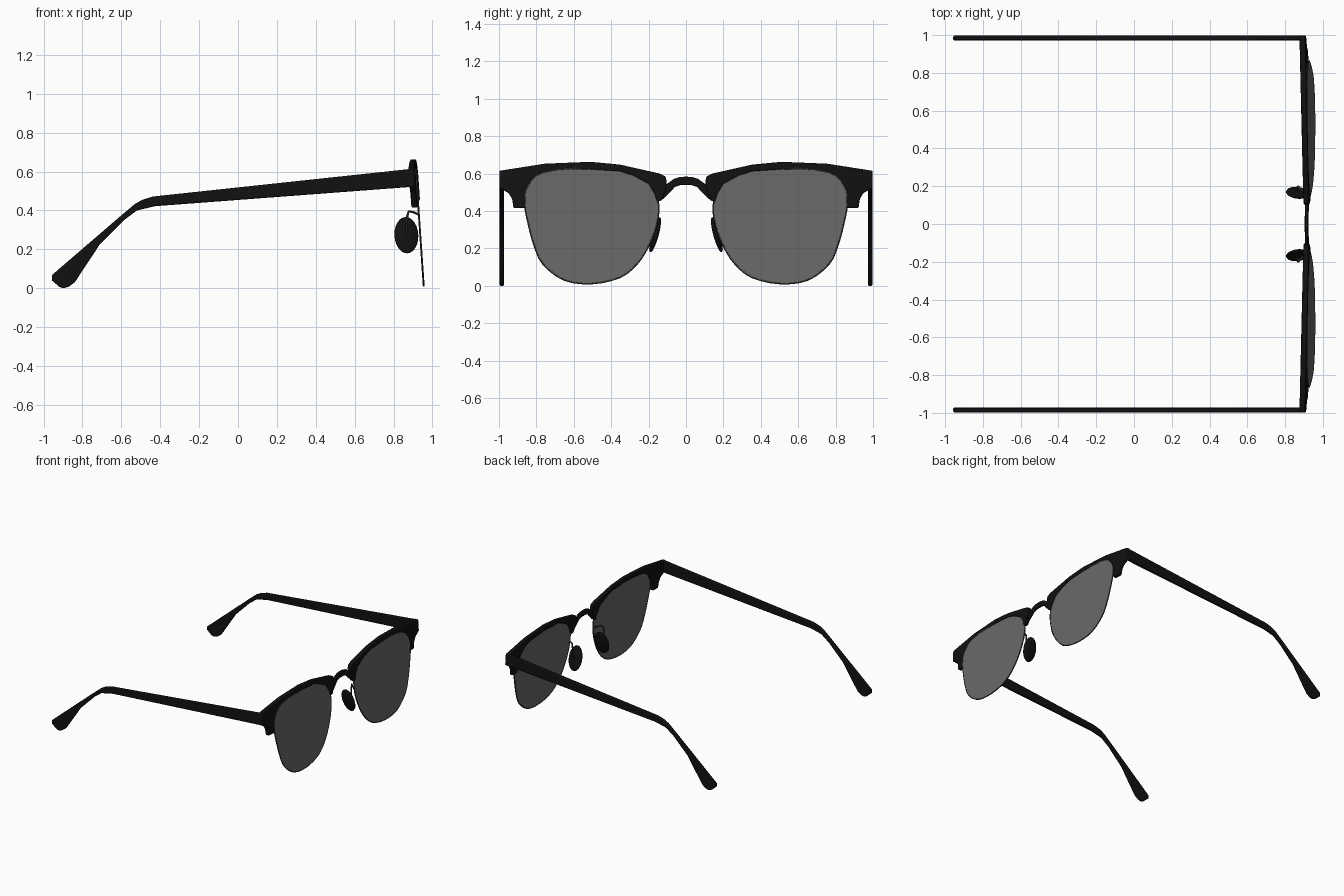
import bpy, bmesh, math
from mathutils import Vector

if "Cube" in bpy.data.objects:
    bpy.data.objects.remove(bpy.data.objects["Cube"])


def material(name, rgba):
    m = bpy.data.materials.new(name)
    m.diffuse_color = rgba
    m.use_nodes = True
    m.node_tree.nodes["Principled BSDF"].inputs["Base Color"].default_value = m.diffuse_color
    return m


BLACK = material("black plastic", (0.0055, 0.0055, 0.0055, 1))
TINT = material("tinted lens", (0.14, 0.14, 0.14, 1))
METAL = material("dark metal", (0.03, 0.03, 0.03, 1))


def smooth(ob, mat):
    ob.data.materials.append(mat)
    bpy.ops.object.select_all(action='DESELECT')
    ob.select_set(True)
    bpy.context.view_layer.objects.active = ob
    bpy.ops.object.shade_smooth_by_angle(angle=math.radians(35))


def slab(name, side_a, side_b, mat, bevel=0.0):
    """Closed plate between two matching outlines."""
    bm = bmesh.new()
    a = [bm.verts.new(p) for p in side_a]
    b = [bm.verts.new(p) for p in side_b]
    n = len(a)
    bm.faces.new(a)
    bm.faces.new(b[::-1])
    for i in range(n):
        j = (i + 1) % n
        bm.faces.new((a[j], a[i], b[i], b[j]))
    bmesh.ops.recalc_face_normals(bm, faces=bm.faces)
    me = bpy.data.meshes.new(name)
    bm.to_mesh(me)
    bm.free()
    ob = bpy.data.objects.new(name, me)
    bpy.context.collection.objects.link(ob)
    if bevel:
        mod = ob.modifiers.new("round edges", 'BEVEL')
        mod.width = bevel
        mod.segments = 2
        mod.limit_method = 'ANGLE'
        mod.angle_limit = math.radians(50)
    smooth(ob, mat)
    return ob


def wire(name, pts, radius, cyclic=False):
    cu = bpy.data.curves.new(name, 'CURVE')
    cu.dimensions = '3D'
    cu.bevel_depth = radius
    cu.bevel_resolution = 1
    cu.use_fill_caps = True
    sp = cu.splines.new('POLY')
    sp.points.add(len(pts) - 1)
    for p, co in zip(sp.points, pts):
        p.co = (*co, 1)
    sp.use_cyclic_u = cyclic
    cu.materials.append(METAL)
    ob = bpy.data.objects.new(name, cu)
    bpy.context.collection.objects.link(ob)


def rounded(pts, steps=3):
    """Closed Catmull-Rom resampling of an outline."""
    out, n = [], len(pts)
    for i in range(n):
        p = [Vector(pts[(i + k) % n]) for k in (-1, 0, 1, 2)]
        for s in range(steps):
            t = s / steps
            out.append(0.5 * (2 * p[1] + (p[2] - p[0]) * t
                              + (2 * p[0] - 5 * p[1] + 4 * p[2] - p[3]) * t * t
                              + (3 * p[1] - p[0] - 3 * p[2] + p[3]) * t ** 3))
    return out


def tilted(pts, side, offset, wrap=0.0):
    """Put a (y, z) outline on the slightly leaning front plane."""
    return [(0.956 - 0.068 * z - wrap * y * y + offset, side * y, z) for y, z in pts]


# Outlines: arm in (x, z), the others in (y, z)
ARM = [(0.90, 0.615), (-0.437, 0.472), (-0.49, 0.456), (-0.53, 0.434), (-0.60, 0.375),
       (-0.957, 0.068), (-0.957, 0.04), (-0.92, 0.008), (-0.90, 0.0), (-0.87, 0.008),
       (-0.84, 0.03), (-0.778, 0.124), (-0.71, 0.227), (-0.587, 0.35), (-0.52, 0.40),
       (-0.427, 0.422), (0.90, 0.522)]
BROW = [(0.998, 0.615), (0.755, 0.653), (0.51, 0.663), (0.353, 0.648), (0.14, 0.60),
        (0.11, 0.585), (0.103, 0.56), (0.108, 0.52), (0.128, 0.457), (0.155, 0.45),
        (0.168, 0.49), (0.20, 0.545), (0.283, 0.59), (0.353, 0.612), (0.52, 0.622),
        (0.68, 0.612), (0.76, 0.596), (0.82, 0.55), (0.85, 0.49), (0.86, 0.415),
        (0.922, 0.415), (0.93, 0.465), (0.948, 0.495), (0.998, 0.525)]
LENS = [(0.148, 0.44), (0.157, 0.33), (0.20, 0.214), (0.262, 0.118), (0.353, 0.046),
        (0.50, 0.013), (0.65, 0.031), (0.765, 0.118), (0.812, 0.22), (0.842, 0.33),
        (0.862, 0.44), (0.848, 0.53), (0.76, 0.607), (0.52, 0.632), (0.34, 0.62),
        (0.19, 0.55)]
BRIDGE_HALF = [(0.135, 0.525), (0.09, 0.553), (0.065, 0.572), (0.035, 0.581)]
BRIDGE_LOW = [(0.03, 0.538), (0.06, 0.528), (0.085, 0.50), (0.125, 0.462)]

for side, tag in ((1, "left"), (-1, "right")):
    # Temple arm
    slab(f"{tag}_arm", [(x, side * 0.972, z) for x, z in ARM],
         [(x, side * 0.997, z) for x, z in ARM], BLACK, 0.006)
    # Brow bar along the top of the lens
    slab(f"{tag}_brow", tilted(BROW, side, 0.011, 0.02),
         tilted(BROW, side, -0.019, 0.02), BLACK, 0.006)
    # Lens and its thin metal rim
    outline = rounded(LENS)
    slab(f"{tag}_lens", tilted(outline, side, 0.003), tilted(outline, side, -0.003), TINT)
    wire(f"{tag}_rim", tilted(outline, side, 0), 0.005, True)
    # Nose pad, thin and leaning inward at the top
    bpy.ops.mesh.primitive_uv_sphere_add(segments=24, ring_count=12,
                                         location=(0.866, side * 0.165, 0.273),
                                         rotation=(side * 0.27, 0, -side * 0.12))
    pad = bpy.context.object
    pad.name = f"{tag}_nose_pad"
    pad.scale = (0.062, 0.018, 0.097)
    smooth(pad, BLACK)
    # Wire holding the pad
    wire(f"{tag}_pad_wire", [(0.866, side * 0.175, 0.26), (0.867, side * 0.196, 0.30),
                             (0.870, side * 0.198, 0.37), (0.878, side * 0.19, 0.396),
                             (0.90, side * 0.17, 0.392), (0.929, side * 0.152, 0.38)], 0.006)

# Bridge joining the two brows
top = BRIDGE_HALF + [(0, 0.584)] + [(-y, z) for y, z in BRIDGE_HALF[::-1]]
low = [(-y, z) for y, z in BRIDGE_LOW[::-1]] + BRIDGE_LOW
slab("bridge", tilted(top + low, 1, 0.005), tilted(top + low, 1, -0.013), BLACK, 0.005)
